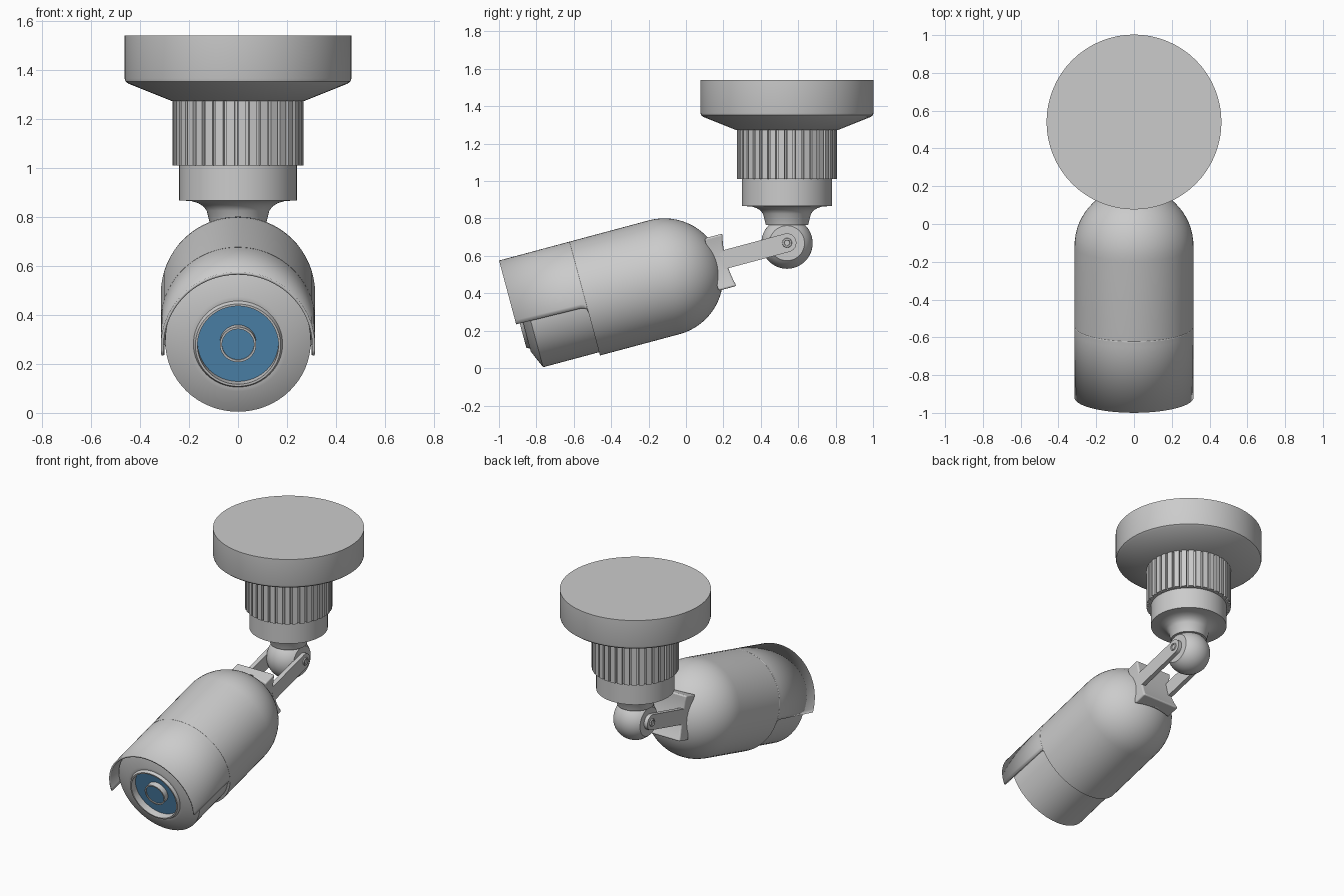
import bpy, bmesh
from math import sin, cos, pi, radians, sqrt, asin, acos
from mathutils import Matrix, Vector

cube = bpy.data.objects.get("Cube")
if cube:
    bpy.data.objects.remove(cube)


def material(name, rgb):
    m = bpy.data.materials.new(name)
    m.use_nodes = True
    m.diffuse_color = (*rgb, 1)
    m.node_tree.nodes["Principled BSDF"].inputs["Base Color"].default_value = (*rgb, 1)
    return m


GREY = material("grey_plastic", (0.6, 0.6, 0.6))
BLUE = material("blue_glass", (0.09, 0.28, 0.5))

# Frames: the mount is upright; the camera is tilted, its y runs from lens to back
MOUNT = Matrix.Translation((0, 0.54, 0))
CAM = Matrix.Translation((0, -0.918, 0.271)) @ Matrix.Rotation(radians(15), 4, 'X')
CAM_AXIS = CAM @ Matrix.Rotation(radians(-90), 4, 'X')
# Turns a shape's z axis to x, for parts across the hinge
SIDEWAYS = Matrix(((0, 0, 1, 0), (1, 0, 0, 0), (0, 1, 0, 0), (0, 0, 0, 1)))
PIVOT = 1.512      # hinge position along the camera axis


def finish(name, bm, mat, matrix, smooth=True):
    bmesh.ops.recalc_face_normals(bm, faces=bm.faces[:])
    mesh = bpy.data.meshes.new(name)
    bm.to_mesh(mesh)
    bm.free()
    mesh.transform(matrix)
    mesh.materials.append(mat)
    obj = bpy.data.objects.new(name, mesh)
    bpy.context.collection.objects.link(obj)
    if smooth:
        bpy.ops.object.select_all(action='DESELECT')
        obj.select_set(True)
        bpy.context.view_layer.objects.active = obj
        bpy.ops.object.shade_smooth_by_angle(angle=radians(30))
    return obj


def lathe(name, profile, mat, matrix, steps=64):
    """Spin (radius, height) points about z."""
    bm = bmesh.new()
    vs = [bm.verts.new((r, 0, h)) for r, h in profile]
    es = [bm.edges.new(pair) for pair in zip(vs, vs[1:])]
    bmesh.ops.spin(bm, geom=vs + es, cent=(0, 0, 0), axis=(0, 0, 1),
                   angle=2 * pi, steps=steps, use_merge=False)
    bmesh.ops.remove_doubles(bm, verts=bm.verts[:], dist=1e-5)
    return finish(name, bm, mat, matrix)


def prism(name, outline, low, high, mat, matrix, smooth=True):
    """Extrude a closed outline along z."""
    bm = bmesh.new()
    face = bm.faces.new([bm.verts.new((x, y, low)) for x, y in outline])
    new = bmesh.ops.extrude_face_region(bm, geom=[face])["geom"]
    bmesh.ops.translate(bm, vec=(0, 0, high - low),
                        verts=[g for g in new if isinstance(g, bmesh.types.BMVert)])
    return finish(name, bm, mat, matrix, smooth)


def arc(radius, centre, start, end, n):
    """Points of an arc as (radius, height) pairs, angles from the equator."""
    return [(radius * cos(start + (end - start) * i / n),
             centre + radius * sin(start + (end - start) * i / n)) for i in range(n + 1)]


# Ceiling base
lathe("ceiling_base", [(0, 1.54), (0.463, 1.54), (0.463, 1.365), (0.459, 1.352),
                       (0.447, 1.343), (0.27, 1.272), (0, 1.272)], GREY, MOUNT)

# Ribbed collar: wide ribs with narrow grooves
ribs, outline = 36, []
for i in range(ribs):
    for offset, r in ((0.0, 0.268), (0.7, 0.268), (0.74, 0.253), (0.96, 0.253)):
        a = 2 * pi * (i + offset) / ribs
        outline.append((r * cos(a), r * sin(a)))
prism("ribbed_collar", outline, 1.01, 1.275, GREY, MOUNT, smooth=False)

# Lower collar with a flared neck
lathe("lower_collar", [(0, 1.012), (0.24, 1.012), (0.24, 0.867), (0.19, 0.864), (0.163, 0.856),
                       (0.142, 0.843), (0.128, 0.825), (0.113, 0.765), (0, 0.765)], GREY, MOUNT)

# Ball joint, flattened where the arms clasp it
tilt = asin(0.1 / 0.137)
lathe("ball_joint", [(0, -0.1)] + arc(0.137, 0, -tilt, tilt, 14) + [(0, 0.1)], GREY,
      Matrix.Translation((0, 0.54, 0.668)) @ SIDEWAYS, 48)

# Hinge arms and their screws
arm_outline = [(1.15, -0.042), (1.15, 0.058)]
arm_outline += [(PIVOT + 0.05 * sin(pi * i / 12), 0.008 + 0.05 * cos(pi * i / 12))
                for i in range(13)]
for side, label in ((1, "left"), (-1, "right")):
    low, high = sorted((side * 0.095, side * 0.125))
    prism(label + "_arm", arm_outline, low, high, GREY, CAM @ SIDEWAYS)
    spot = CAM @ Matrix.Translation((side * 0.125, PIVOT, 0.008)) @ SIDEWAYS
    lathe(label + "_screw", [(0, side * 0.002), (0.014, side * 0.002), (0.016, side * 0.007),
                             (0.024, side * 0.007), (0.026, 0)], GREY, spot, 24)

# Bracket plate, hugging the dome and dished at the back
bm = bmesh.new()
bmesh.ops.create_cube(bm, size=1)
bmesh.ops.subdivide_edges(bm, edges=bm.edges[:], cuts=7, use_grid_fill=True)
for v in bm.verts:
    x, z = v.co.x * 0.28, v.co.z * 0.29
    pinch = 1 - 0.12 * (1 - (z / 0.145) ** 2)
    front = 1.112 - 1.2 * x * x
    back = 1.172 + 0.9 * z * z
    v.co = Vector((x * pinch, front + (back - front) * (v.co.y + 0.5), z))
plate = finish("bracket_plate", bm, GREY, CAM)
bevel = plate.modifiers.new("round_edges", 'BEVEL')
bevel.width = 0.015
bevel.segments = 3
bevel.limit_method = 'ANGLE'
bevel.angle_limit = radians(40)

# Outer housing with a domed back
R, SKIRT = 0.315, 0.39
lathe("outer_housing", [(0.28, SKIRT), (R, SKIRT)] + arc(R, 0.83, 0, pi / 2, 16),
      GREY, CAM_AXIS)

# Sun hood: an open arch with rounded lower rear corners
bm = bmesh.new()
rows = []
for y, edge in ((0, -0.038), (0.36, -0.046), (0.376, -0.05), (0.385, -0.058), (SKIRT, -0.075)):
    reach = acos(edge / R)
    rows.append([bm.verts.new((R * sin(reach * k / 24), y, R * cos(reach * k / 24)))
                 for k in range(-24, 25)])
for a, b in zip(rows, rows[1:]):
    for k in range(48):
        bm.faces.new((a[k], a[k + 1], b[k + 1], b[k]))
hood = finish("sun_hood", bm, GREY, CAM)
# Thicken towards the axis, whichever way the normals came out
poly = hood.data.polygons[24]
outward = poly.normal.dot(CAM.to_3x3() @ Vector((0, 0, 1))) > 0
shell = hood.modifiers.new("thickness", 'SOLIDIFY')
shell.thickness = 0.012
shell.offset = -1 if outward else 1

# Inner body with a chamfered nose and a raised lens rim
lathe("inner_body", [(0, 0.075), (0.165, 0.075), (0.165, 0.02), (0.174, 0.02), (0.182, 0.038),
                     (0.2, 0.038), (0.297, 0.08), (0.297, 0.42), (0, 0.42)], GREY, CAM_AXIS)

# Blue window, lens ring and lens
lathe("lens_window", [(0, 0.065), (0.165, 0.065), (0.165, 0.07), (0, 0.07)], BLUE, CAM_AXIS)
lathe("lens_ring", [(0.065, 0.066), (0.065, 0.03), (0.074, 0.03), (0.074, 0.066)],
      GREY, CAM_AXIS, 48)
lathe("lens", [(0, 0.036), (0.066, 0.036), (0.066, 0.042), (0, 0.042)], BLUE, CAM_AXIS, 48)
